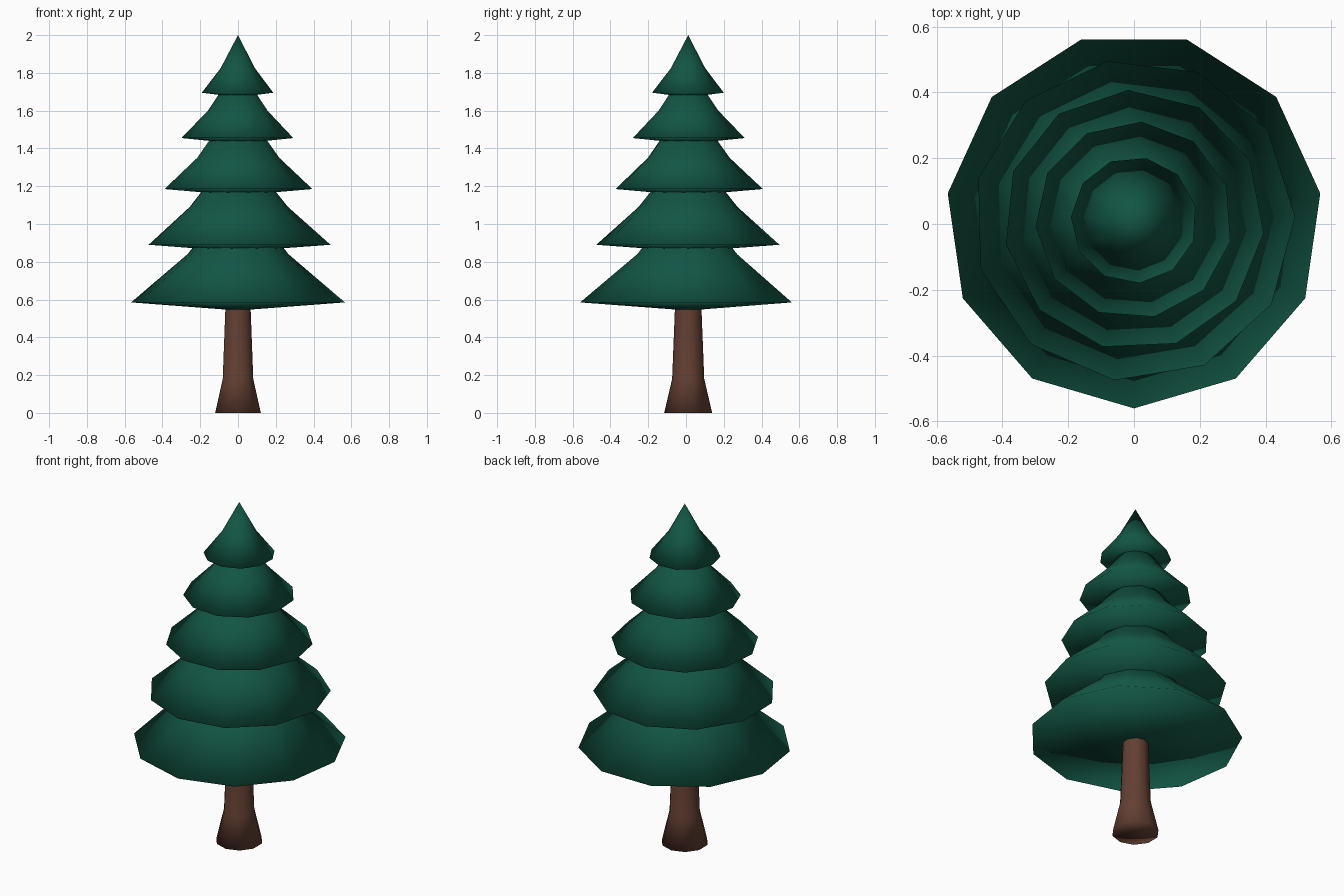
import bpy, bmesh, math

if "Cube" in bpy.data.objects:
    bpy.data.objects.remove(bpy.data.objects["Cube"])

CY = 0.0116          # axis offset that centres the 11-sided skirt


def material(name, rgb):
    m = bpy.data.materials.new(name)
    m.diffuse_color = (*rgb, 1)
    m.use_nodes = True
    m.node_tree.nodes["Principled BSDF"].inputs["Base Color"].default_value = m.diffuse_color
    return m


def lathe(name, profile, sides, start_deg, mat):
    """Revolve (radius, z) points, bottom to top; radius 0 makes a pole."""
    bm = bmesh.new()
    rings = []
    for r, z in profile:
        if r == 0:
            rings.append([bm.verts.new((0, CY, z))])
            continue
        ring = []
        for i in range(sides):
            a = math.radians(start_deg) + 2 * math.pi * i / sides
            ring.append(bm.verts.new((r * math.cos(a), CY + r * math.sin(a), z)))
        rings.append(ring)
    for lo, hi in zip(rings, rings[1:]):
        for i in range(sides):
            j = (i + 1) % sides
            if len(lo) == 1:
                bm.faces.new((lo[0], hi[j], hi[i]))
            elif len(hi) == 1:
                bm.faces.new((lo[i], lo[j], hi[0]))
            else:
                bm.faces.new((lo[i], lo[j], hi[j], hi[i]))
    for f in bm.faces:
        f.smooth = True
    bmesh.ops.recalc_face_normals(bm, faces=bm.faces)
    me = bpy.data.meshes.new(name)
    bm.to_mesh(me)
    bm.free()
    me.materials.append(mat)
    ob = bpy.data.objects.new(name, me)
    bpy.context.collection.objects.link(ob)
    return ob


green = material("pine_green", (0.006, 0.092, 0.058))
brown = material("bark_brown", (0.125, 0.05, 0.032))

# Trunk with flared foot
lathe("trunk", [(0, 0), (0.127, 0), (0.085, 0.18), (0.07, 0.56), (0.065, 0.7), (0, 0.7)],
      10, -90, brown)

# Foliage tiers: rim radius, rim z, kink radius, kink z, apex z, underside drop
tiers = [
    (0.572, 0.585, 0.270, 0.840, 1.18, 0.043),
    (0.490, 0.890, 0.265, 1.090, 1.42, 0.036),
    (0.396, 1.185, 0.220, 1.350, 1.66, 0.034),
    (0.300, 1.455, 0.160, 1.600, 1.84, 0.030),
    (0.192, 1.695, 0.092, 1.825, 2.00, 0.024),
]
for n, (r, z, kr, kz, top, drop) in enumerate(tiers):
    lathe(f"foliage_tier_{n + 1}", [(0, z - drop), (r, z), (kr, kz), (0, top)],
          11, -90 - 6.9 * n, green)
